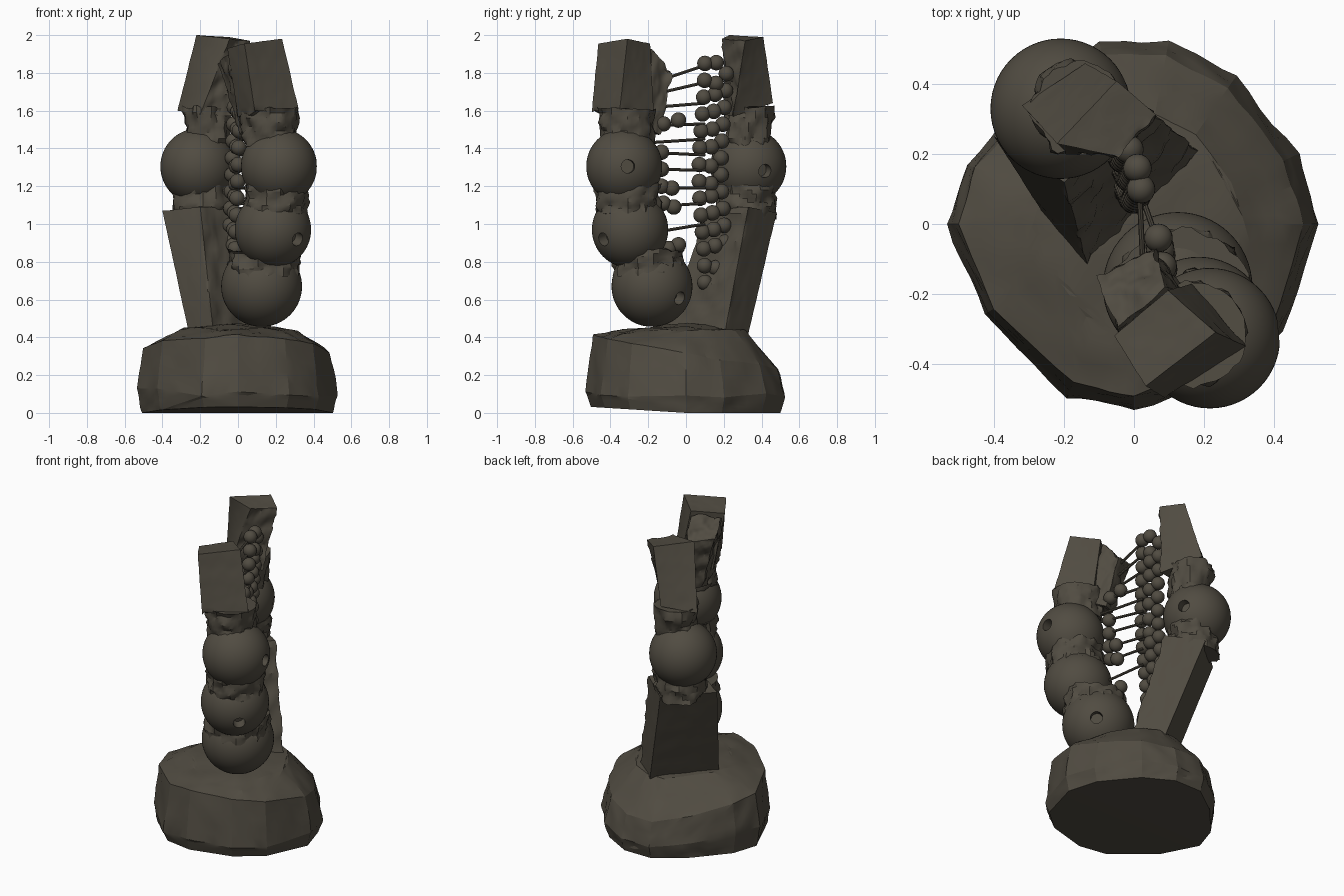
import bpy, bmesh, math, random
from mathutils import Vector, noise

if "Cube" in bpy.data.objects:
    bpy.data.objects.remove(bpy.data.objects["Cube"])

random.seed(4)
stone = bpy.data.materials.new("dark olive stone")
stone.diffuse_color = (0.082, 0.072, 0.054, 1)
stone.use_nodes = True
stone.node_tree.nodes["Principled BSDF"].inputs["Base Color"].default_value = stone.diffuse_color


def finish(name, bm, angle=None):
    bmesh.ops.recalc_face_normals(bm, faces=bm.faces)
    me = bpy.data.meshes.new(name)
    bm.to_mesh(me)
    bm.free()
    ob = bpy.data.objects.new(name, me)
    bpy.context.collection.objects.link(ob)
    me.materials.append(stone)
    if angle:
        smooth(ob, angle)
    return ob


def smooth(ob, angle):
    bpy.ops.object.select_all(action='DESELECT')
    ob.select_set(True)
    bpy.context.view_layer.objects.active = ob
    bpy.ops.object.shade_smooth_by_angle(angle=math.radians(angle))


def hew(bm, amount, scale=13):
    """Push vertices along their normals by noise; amount(normal) gives the depth."""
    bmesh.ops.recalc_face_normals(bm, faces=bm.faces)
    bm.normal_update()
    moves = [(v, v.normal * amount(v.normal) *
              (noise.noise(v.co * scale) + 0.5 * noise.noise(v.co * scale * 2.3)))
             for v in bm.verts]
    for v, m in moves:
        v.co += m


def block(name, bottom, top, rough=None, amp=0.02, every=False):
    """Six-sided block, corners front/right/back/left; hewn on faces towards 'rough'."""
    bm = bmesh.new()
    b = [bm.verts.new(p) for p in bottom]
    t = [bm.verts.new(p) for p in top]
    bm.faces.new(b[::-1])
    bm.faces.new(t)
    for i in range(4):
        j = (i + 1) % 4
        bm.faces.new((b[i], b[j], t[j], t[i]))
    bmesh.ops.subdivide_edges(bm, edges=bm.edges[:], cuts=17, use_grid_fill=True)
    d = Vector(rough).normalized() if rough else None
    hew(bm, lambda n: amp if every or (d and n.dot(d) > 0.6) else 0.002)
    return finish(name, bm, 32)


def neck(name, c, rb, rt, z0, z1):
    """Rough hewn round collar between two parts."""
    bm = bmesh.new()
    segs, levels = 44, 9
    rings = []
    for k in range(levels):
        t = k / (levels - 1)
        r = rb + (rt - rb) * t
        rings.append([bm.verts.new((c[0] + r * math.cos(a), c[1] + r * math.sin(a),
                                    z0 + (z1 - z0) * t))
                      for a in (math.tau * s / segs for s in range(segs))])
    for lo, hi in zip(rings, rings[1:]):
        for s in range(segs):
            n = (s + 1) % segs
            bm.faces.new((lo[s], lo[n], hi[n], hi[s]))
    bm.faces.new(rings[0][::-1])
    bm.faces.new(rings[-1])
    hew(bm, lambda n: 0.03, 15)
    return finish(name, bm, 32)


def ball(name, c, r, hole):
    """Polished sphere with a small drilled hole towards 'hole'."""
    bm = bmesh.new()
    bmesh.ops.create_uvsphere(bm, u_segments=56, v_segments=32, radius=r)
    ob = finish(name, bm)
    ob.location = c
    d = Vector(hole).normalized()
    bpy.ops.mesh.primitive_cylinder_add(vertices=24, radius=0.036, depth=0.12,
                                        location=Vector(c) + d * r,
                                        rotation=d.to_track_quat('Z', 'Y').to_euler())
    cutter = bpy.context.object
    mod = ob.modifiers.new("hole", 'BOOLEAN')
    mod.operation, mod.object, mod.solver = 'DIFFERENCE', cutter, 'EXACT'
    bpy.context.view_layer.objects.active = ob
    bpy.ops.object.modifier_apply(modifier="hole")
    bpy.data.objects.remove(cutter)
    smooth(ob, 35)


# faceted boulder base, with uneven chipped planes
outline = [(0.53, 0), (0.47, 0.2), (0.29, 0.42), (0.1, 0.525), (-0.1, 0.525), (-0.3, 0.38),
           (-0.48, 0.17), (-0.535, 0), (-0.43, -0.26), (-0.19, -0.495), (0, -0.53),
           (0.27, -0.45), (0.43, -0.31)]
bm = bmesh.new()
for x, y in outline:
    j = random.uniform(-0.035, 0.035)
    s_top = 0.52 if x < -0.25 else 0.62
    for s, z in ((0.95, max(0, -0.06 * y)), (1, 0.11 + j), (0.93 + j * 0.4, 0.33 - 0.16 * y + j * 0.6),
                 (s_top + j, 0.445 + j / 3)):
        bm.verts.new((x * s, y * s, z))
bm.verts.new((0, 0, 0.475))
bm.verts.new((0, 0.2, 0))
hull = bmesh.ops.convex_hull(bm, input=bm.verts)
bmesh.ops.delete(bm, geom=list({g for g in hull['geom_interior'] + hull['geom_unused']
                                if isinstance(g, bmesh.types.BMVert)}), context='VERTS')
bmesh.ops.triangulate(bm, faces=bm.faces)
bmesh.ops.subdivide_edges(bm, edges=bm.edges[:], cuts=4, use_grid_fill=True)
hew(bm, lambda n: 0.0 if n.z < -0.3 else 0.01, 8)
finish("boulder_base", bm, 14)

# front pillar: three stacked balls with hewn collars
ball("front_ball_lower", (0.125, -0.18, 0.67), 0.214, (0.14, 0.15, -0.065))
ball("front_ball_middle", (0.185, -0.296, 0.97), 0.202, (0.127, -0.138, -0.05))
ball("front_ball_upper", (0.217, -0.327, 1.305), 0.201, (0.2, 0.02, 0))
neck("front_collar_lower", (0.135, -0.2), 0.185, 0.19, 0.73, 0.86)
neck("front_collar_middle", (0.2, -0.308), 0.165, 0.17, 1.06, 1.21)
neck("front_collar_upper", (0.17, -0.31), 0.135, 0.15, 1.42, 1.61)
block("front_block",
      [(0.09, -0.50, 1.59), (0.32, -0.35, 1.61), (0.17, -0.17, 1.58), (0.0, -0.28, 1.57)],
      [(0.034, -0.464, 1.955), (0.233, -0.31, 1.98), (0.097, -0.19, 1.955), (-0.057, -0.32, 1.93)],
      rough=(0, 0, -1))
block("front_hewn_face",
      [(0.03, -0.30, 1.5), (0.16, -0.20, 1.5), (0.1, -0.14, 1.48), (0.01, -0.18, 1.48)],
      [(-0.05, -0.30, 1.91), (0.09, -0.18, 1.93), (0.06, -0.07, 1.80), (-0.1, -0.15, 1.84)],
      amp=0.02, every=True)

# back pillar: leaning slab, ball, hewn block
inner = (0.7, -0.7, 0)
block("back_slab",
      [(-0.13, -0.13, 0.42), (0.185, 0.205, 0.42), (0.03, 0.33, 0.42), (-0.26, 0.03, 0.42)],
      [(-0.2, 0.12, 1.09), (0.04, 0.33, 1.09), (-0.15, 0.48, 1.06), (-0.4, 0.25, 1.07)],
      rough=inner)
neck("back_collar_lower", (-0.185, 0.325), 0.15, 0.15, 1.03, 1.2)
ball("back_ball", (-0.21, 0.33, 1.305), 0.201, (0.18, 0.09, -0.025))
neck("back_collar_upper", (-0.16, 0.33), 0.115, 0.13, 1.4, 1.62)
block("back_block",
      [(-0.2, 0.2, 1.58), (0.0, 0.25, 1.57), (-0.14, 0.46, 1.64), (-0.32, 0.34, 1.6)],
      [(-0.045, 0.194, 1.98), (0.063, 0.313, 1.97), (-0.05, 0.41, 1.99), (-0.22, 0.23, 2.0)],
      rough=inner)


def bead(name, c, r=0.041):
    bm = bmesh.new()
    bmesh.ops.create_uvsphere(bm, u_segments=20, v_segments=12, radius=r)
    bmesh.ops.translate(bm, verts=bm.verts, vec=c)
    finish(name, bm, 40)


def rod(name, a, b, r=0.008):
    a, b = Vector(a), Vector(b)
    bm = bmesh.new()
    bmesh.ops.create_cone(bm, cap_ends=True, segments=8, radius1=r, radius2=r,
                          depth=(b - a).length)
    bmesh.ops.rotate(bm, verts=bm.verts, matrix=(b - a).to_track_quat('Z', 'Y').to_matrix())
    bmesh.ops.translate(bm, verts=bm.verts, vec=(a + b) / 2)
    finish(name, bm, 40)


# rows of beads along the back pillar
rows = 14
for i in range(rows):
    t = i / (rows - 1)
    z = 0.69 + 1.16 * t
    x, y = -0.02 + 0.04 * t, 0.085 + 0.015 * math.cos(t * 6.3)
    bead("back_bead_outer", (x, y, z))
    bead("back_bead_middle", (x - 0.01, y + 0.06, z + random.uniform(-0.02, 0.02)))
    if 1 < i < rows - 1:
        bead("back_bead_inner", (x - 0.03, y + 0.115, z + 0.035))

# beads along the front pillar: y, z
for y, z in ((-0.04, 1.55), (-0.12, 1.53), (-0.13, 1.38), (-0.13, 1.29), (-0.075, 1.19),
             (-0.13, 1.2), (-0.065, 1.09), (-0.12, 1.11), (-0.04, 0.89), (-0.09, 0.87)):
    bead("front_bead", (0.07 - 0.15 * (y + 0.04), y, z))

# thin rods bridging the gap: height at back, height at front
for k, (zb, zf) in enumerate(((1.84, 1.74), (1.75, 1.68), (1.64, 1.615), (1.53, 1.52),
                              (1.45, 1.43), (1.365, 1.38), (1.285, 1.29), (1.19, 1.19),
                              (1.11, 1.09), (1.0, 0.95))):
    xf = 0.03 if k < 3 else 0.12
    rod("bridge_rod", (0.015, 0.1, zb), (xf, -0.2, zf))
